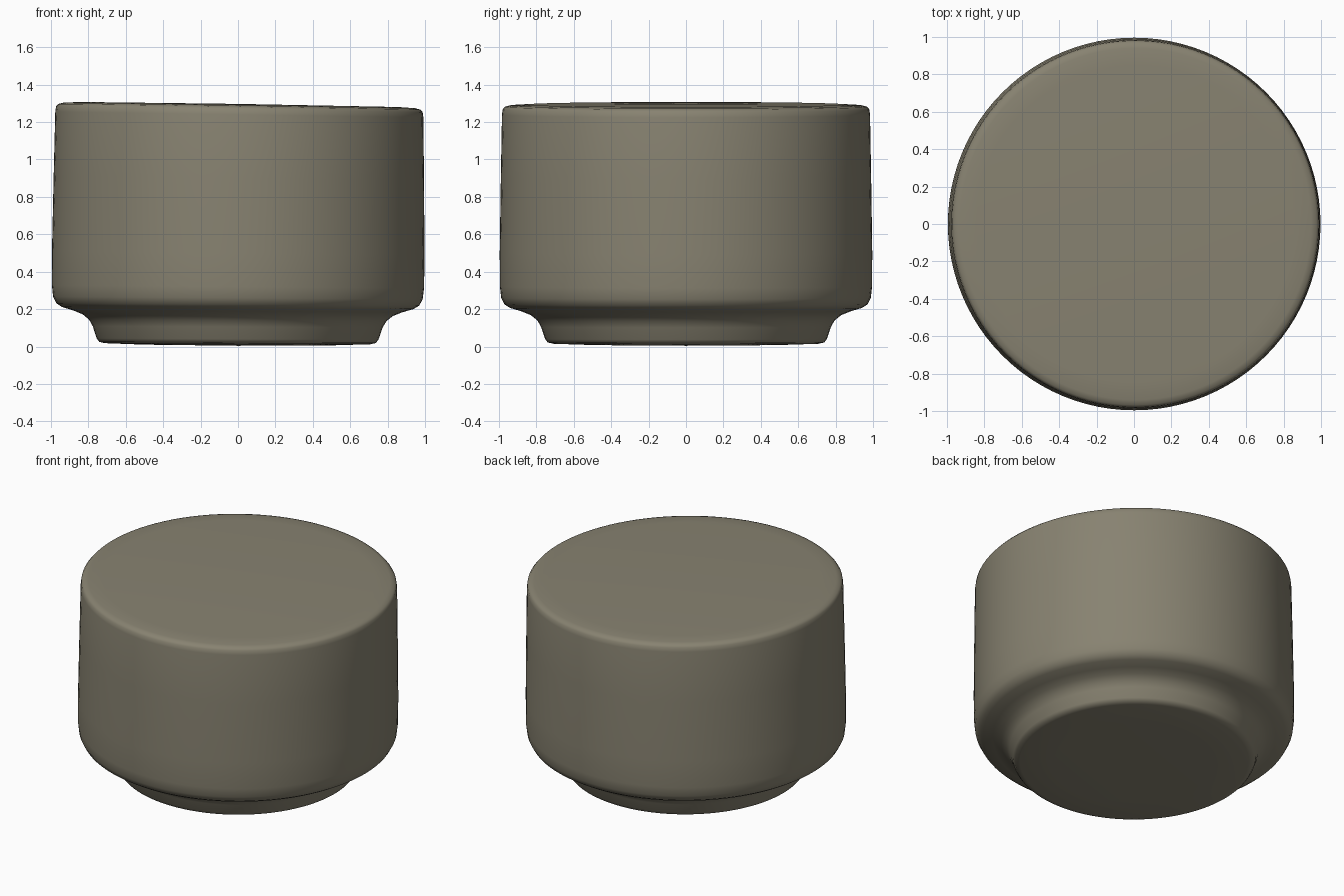
import bpy
import bmesh
import math

cube = bpy.data.objects.get("Cube")
if cube:
    bpy.data.objects.remove(cube, do_unlink=True)

SEGMENTS = 96


def flat_material(name, rgb):
    mat = bpy.data.materials.new(name)
    mat.use_nodes = True
    mat.diffuse_color = (*rgb, 1)
    shader = mat.node_tree.nodes["Principled BSDF"]
    shader.inputs["Base Color"].default_value = (*rgb, 1)
    shader.inputs["Roughness"].default_value = 0.8
    return mat


def lathe(name, profile, mat):
    """Spin (radius, height) points, starting and ending on the axis."""
    bm = bmesh.new()
    verts = [bm.verts.new((r, 0, z)) for r, z in profile]
    edges = [bm.edges.new(pair) for pair in zip(verts, verts[1:])]
    bmesh.ops.spin(bm, geom=verts + edges, cent=(0, 0, 0), axis=(0, 0, 1),
                   angle=math.tau, steps=SEGMENTS, use_merge=True)
    bmesh.ops.remove_doubles(bm, verts=bm.verts, dist=0.0001)
    bmesh.ops.recalc_face_normals(bm, faces=bm.faces)
    mesh = bpy.data.meshes.new(name)
    bm.to_mesh(mesh)
    bm.free()
    mesh.materials.append(mat)
    obj = bpy.data.objects.new(name, mesh)
    bpy.context.collection.objects.link(obj)
    return obj


clay = flat_material("grey olive", (0.245, 0.225, 0.165))

# Drum with a softly rounded rim, a flared neck and a narrower foot
profile = [
    (0, 0.004), (0.5, 0.008), (0.71, 0.015), (0.74, 0.022), (0.753, 0.04),
    (0.775, 0.105), (0.795, 0.14), (0.83, 0.168), (0.88, 0.188),
    (0.94, 0.206), (0.97, 0.225), (0.988, 0.26), (0.995, 0.32),
    (0.996, 0.5), (0.99, 0.9), (0.984, 1.24), (0.98, 1.268),
    (0.968, 1.282), (0.94, 1.289), (0.85, 1.294), (0, 1.297),
]
body = lathe("drum_body", profile, clay)

# Slight hand-made lean: the top dips toward +x and the wall shifts with it
for v in body.data.vertices:
    lift = v.co.z / 1.3
    v.co.z -= v.co.x * (0.004 + 0.012 * lift)
    v.co.x += 0.01 * (lift - 0.25)

bpy.ops.object.select_all(action="DESELECT")
body.select_set(True)
bpy.context.view_layer.objects.active = body
bpy.ops.object.shade_smooth_by_angle(angle=math.radians(60))
